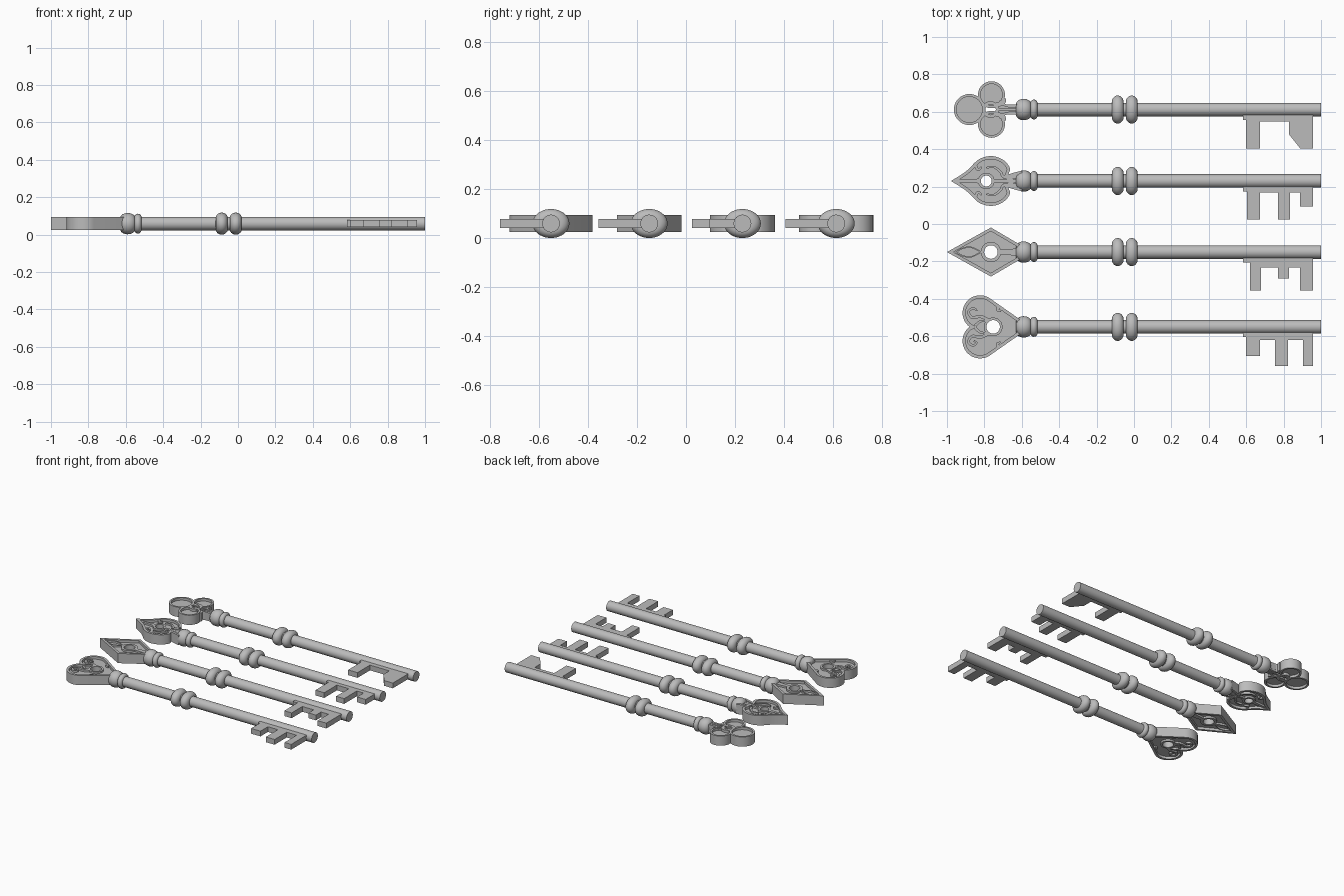
import bpy, bmesh
from math import sin, cos, pi, radians
from mathutils import Vector

if "Cube" in bpy.data.objects:
    bpy.data.objects.remove(bpy.data.objects["Cube"])

steel = bpy.data.materials.new("grey_steel")
steel.use_nodes = True
GREY = (0.5, 0.5, 0.5, 1)
steel.diffuse_color = GREY
steel.node_tree.nodes["Principled BSDF"].inputs["Base Color"].default_value = GREY

MID = 0.059      # height of every key's axis
FULL = 0.035     # half thickness of rims
FLOOR = 0.017    # half thickness of the sunken plates
RELIEF = 0.03    # half thickness of ornaments
TOOTH = 0.019    # half thickness of the bits


def add_object(name, mesh, y):
    """Weld, shade and place a finished mesh."""
    bm = bmesh.new()
    bm.from_mesh(mesh)
    bmesh.ops.remove_doubles(bm, verts=bm.verts, dist=1e-5)
    bmesh.ops.recalc_face_normals(bm, faces=bm.faces)
    bm.to_mesh(mesh)
    bm.free()
    mesh.materials.clear()
    mesh.materials.append(steel)
    mesh.shade_smooth()
    mesh.set_sharp_from_angle(angle=radians(35))
    ob = bpy.data.objects.new(name, mesh)
    ob.location = (0, y, MID)
    bpy.context.collection.objects.link(ob)


def slab(name, loops, half, y):
    """Flat extruded shape; overlapping loops become holes."""
    cu = bpy.data.curves.new(name, 'CURVE')
    cu.dimensions, cu.fill_mode, cu.extrude = '2D', 'BOTH', half
    for loop in loops:
        sp = cu.splines.new('POLY')
        sp.points.add(len(loop) - 1)
        for p, (px, py) in zip(sp.points, loop):
            p.co = (px, py, 0, 1)
        sp.use_cyclic_u = True
    tmp = bpy.data.objects.new(name, cu)
    bpy.context.collection.objects.link(tmp)
    deps = bpy.context.evaluated_depsgraph_get()
    mesh = bpy.data.meshes.new_from_object(tmp.evaluated_get(deps))
    bpy.data.objects.remove(tmp)
    add_object(name, mesh, y)


def lathe(name, profile, y, squash=1.0, sides=40):
    """Spin (x, radius) pairs about the key's axis."""
    bm = bmesh.new()
    rings = [[bm.verts.new((x, r * cos(2 * pi * i / sides), squash * r * sin(2 * pi * i / sides)))
              for i in range(sides)] for x, r in profile]
    for a, b in zip(rings, rings[1:]):
        for i in range(sides):
            j = (i + 1) % sides
            bm.faces.new((a[i], a[j], b[j], b[i]))
    bm.faces.new(rings[0])
    bm.faces.new(rings[-1])
    mesh = bpy.data.meshes.new(name)
    bm.to_mesh(mesh)
    bm.free()
    add_object(name, mesh, y)


def arc(cx, cy, r, a0=0, a1=350, n=36):
    return [(cx + r * cos(radians(a0 + (a1 - a0) * i / (n - 1))),
             cy + r * sin(radians(a0 + (a1 - a0) * i / (n - 1)))) for i in range(n)]


def smooth(pts, n=6):
    """Catmull-Rom curve through the points."""
    p = [Vector(q) for q in [pts[0]] + pts + [pts[-1]]]
    out = []
    for a, b, c, d in zip(p, p[1:], p[2:], p[3:]):
        for i in range(n):
            t = i / n
            out.append(tuple(0.5 * (2 * b + (c - a) * t + (2 * a - 5 * b + 4 * c - d) * t * t
                                    + (3 * b - a - 3 * c + d) * t ** 3)))
    return out + [tuple(p[-1])]


def mirrored(half):
    return half + [(x, -y) for x, y in reversed(half) if y > 1e-6]


def inset(loop, d):
    """Move every edge of a closed loop inwards by d."""
    v = [Vector(p) for p in loop]
    n = len(v)
    area = sum(v[i - 1].x * v[i].y - v[i].x * v[i - 1].y for i in range(n))
    s = 1 if area > 0 else -1
    out = []
    for i in range(n):
        a, b = (v[i] - v[i - 1]).normalized(), (v[(i + 1) % n] - v[i]).normalized()
        na, nb = Vector((-a.y, a.x)) * s, Vector((-b.y, b.x)) * s
        out.append(tuple(v[i] + (na + nb) * d / max(0.35, 1 + na.dot(nb))))
    return out


def ribbon(name, pts, width, y, both=True):
    """Raised scroll that tapers to its end, mirrored across the axis."""
    path = [Vector(p) for p in smooth(pts)]
    left, right = [], []
    for i, p in enumerate(path):
        t = (path[min(i + 1, len(path) - 1)] - path[max(i - 1, 0)]).normalized()
        w = width * (1 - 0.5 * i / len(path))
        left.append((p.x - t.y * w, p.y + t.x * w))
        right.append((p.x + t.y * w, p.y - t.x * w))
    loop = left + right[::-1]
    slab(name, [loop], RELIEF, y)
    if both:
        slab(name + "_mirror", [[(a, -b) for a, b in loop]], RELIEF, y)


def bow(name, outline, hole, boss, y):
    """Sunken plate, raised rim and a pierced boss."""
    slab(name + "_bow_plate", [outline, hole], FLOOR, y)
    slab(name + "_bow_rim", [outline, inset(outline, 0.017)], FULL, y)
    slab(name + "_bow_boss", [boss, hole], RELIEF, y)


def shank(name, y):
    lathe(name + "_shaft", [(-0.6, 0.036), (1, 0.036)], y)
    lathe(name + "_collar_ball", [(-0.59 + 0.041 * cos(a), 0.028 + 0.029 * sin(a))
                                  for a in [pi - pi * i / 14 for i in range(15)]], y)
    lathe(name + "_collar_ring", [(-0.535 + 0.019 * cos(a), 0.034 + 0.019 * sin(a))
                                  for a in [pi - pi * i / 12 for i in range(13)]], y)
    for label, x in (("rear", -0.087), ("front", -0.012)):
        lathe(f"{name}_{label}_grip_ring", [(x + 0.032 * cos(a), 0.038 + 0.037 * sin(a))
              for a in [pi - pi * i / 16 for i in range(17)]], y, 0.787)


def bit(name, rail, steps, y):
    """Toothed blade: rail depth, then (start, end, depth) of each tooth."""
    loop = [(0.957, 0), (0.583, 0), (0.583, -0.055)]
    for a, b, d in steps:
        loop += [(a, loop[-1][1] if a < 0.63 else -rail), (a, -d), (b, -d), (b, -rail)]
    if steps[-1][1] > 0.95:
        loop.pop()
    slab(name + "_bit", [loop], TOOTH, y)


# Clover key
y = 0.612
shank("clover", y)
bit("clover", 0.064, [(0.599, 0.674, 0.207), (0.829, 0.888, 0.133), (0.888, 0.957, 0.207)], y)
hole = arc(-0.767, 0, 0.028)
for label, cx, cy, r in (("end", -0.88, 0, 0.083), ("left", -0.762, 0.079, 0.072),
                         ("right", -0.762, -0.079, 0.072)):
    slab(f"clover_{label}_lobe", [arc(cx, cy, r)], FLOOR, y)
    slab(f"clover_{label}_rim", [arc(cx, cy, r), arc(cx, cy, r - 0.014)], FULL, y)
slab("clover_boss", [arc(-0.767, 0, 0.045), hole], FULL, y)
slab("clover_neck", [[(-0.735, -0.027), (-0.6, -0.027), (-0.6, 0.027), (-0.735, 0.027)]], FLOOR, y)
ribbon("clover_neck_rail", [(-0.6, 0.022), (-0.68, 0.02), (-0.72, 0.045)], 0.009, y)
ribbon("clover_neck_spine", [(-0.6, 0), (-0.73, 0)], 0.009, y, False)
ribbon("clover_leaf", [(-0.735, 0.025), (-0.7, 0.035), (-0.69, 0.06)], 0.013, y)

# Spade key
y = 0.23
shank("spade", y)
bit("spade", 0.061, [(0.604, 0.674, 0.206), (0.77, 0.834, 0.206), (0.888, 0.957, 0.136)], y)
half = smooth([(-0.979, 0), (-0.9, 0.05), (-0.83, 0.115), (-0.762, 0.133), (-0.7, 0.113),
               (-0.664, 0.07), (-0.672, 0.035)]) + [(-0.64, 0.045), (-0.6, 0.055)]
bow("spade", mirrored(half), arc(-0.79, 0, 0.029), arc(-0.79, 0, 0.044), y)
ribbon("spade_leaf", [(-0.83, 0), (-0.87, 0), (-0.945, 0)], 0.013, y, False)
ribbon("spade_scroll", [(-0.6, 0.025), (-0.69, 0.02), (-0.715, 0.05), (-0.75, 0.075),
                        (-0.79, 0.07)], 0.009, y)
ribbon("spade_curl", [(-0.85, 0.09), (-0.835, 0.06), (-0.815, 0.075)], 0.009, y)
ribbon("spade_spine", [(-0.6, 0), (-0.75, 0)], 0.012, y, False)

# Diamond key
y = -0.15
shank("diamond", y)
bit("diamond", 0.083, [(0.62, 0.679, 0.206), (0.77, 0.829, 0.142), (0.888, 0.957, 0.206)], y)
bow("diamond", mirrored([(-1, 0), (-0.765, 0.131), (-0.61, 0.04)]),
    arc(-0.765, 0, 0.036), arc(-0.765, 0, 0.054), y)
leaf = mirrored(smooth([(-0.957, 0), (-0.92, 0.022), (-0.87, 0.029), (-0.81, 0)]))
slab("diamond_leaf", [leaf, inset(leaf, 0.007)], RELIEF, y)
ribbon("diamond_spine", [(-0.6, 0), (-0.67, 0), (-0.72, 0)], 0.021, y, False)

# Heart key
y = -0.55
shank("heart", y)
bit("heart", 0.07, [(0.599, 0.674, 0.155), (0.754, 0.824, 0.208), (0.904, 0.957, 0.208)], y)
half = [(-0.877, 0)] + arc(-0.823, 0.075, 0.0936, 230, 56, 30) + [(-0.61, 0.04)]
bow("heart", mirrored(half), arc(-0.753, 0, 0.036), arc(-0.753, 0, 0.05), y)
ribbon("heart_scroll", [(-0.775, 0.035), (-0.82, 0.055), (-0.865, 0.05), (-0.885, 0.08),
                        (-0.86, 0.1), (-0.842, 0.085), (-0.857, 0.075)], 0.009, y)
ribbon("heart_branch", [(-0.85, 0.005), (-0.82, 0.03), (-0.78, 0.03)], 0.008, y)
ribbon("heart_bud", [(-0.725, 0.115), (-0.73, 0.09), (-0.71, 0.085)], 0.01, y)
